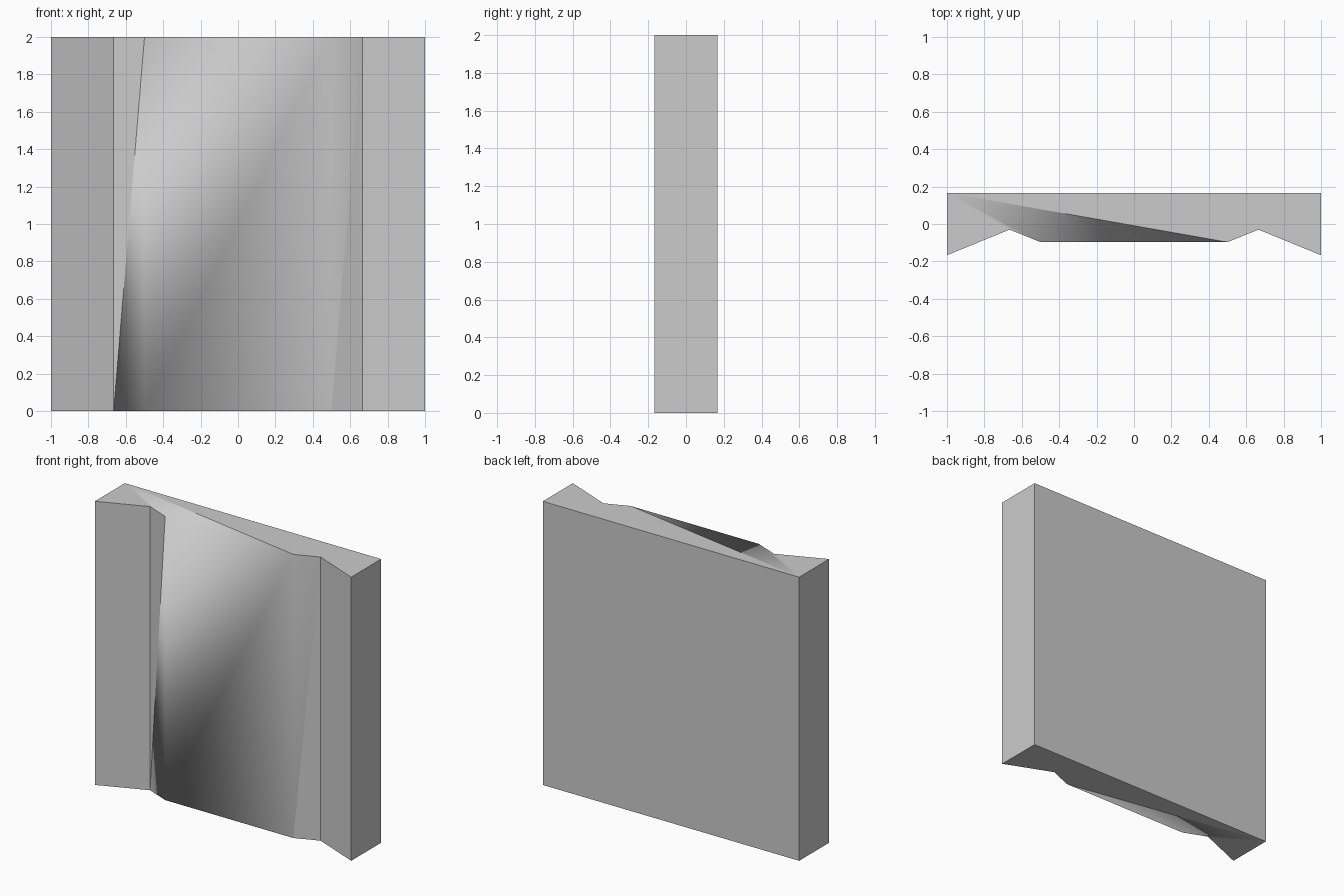
import bpy, bmesh

if "Cube" in bpy.data.objects:
    bpy.data.objects.remove(bpy.data.objects["Cube"])

# Plan profile, counter-clockwise from the back left corner
profile = [(-1, 0.167), (-1, -0.167), (-0.665, -0.03), (-0.5, -0.097),
           (0.5, -0.097), (0.665, -0.03), (1, -0.167), (1, 0.167)]
HEIGHT = 2.0

bm = bmesh.new()
low = [bm.verts.new((x, y, 0)) for x, y in profile]
top = [bm.verts.new((x, y, HEIGHT)) for x, y in profile]


def face(verts, smooth=False):
    bm.faces.new(verts).smooth = smooth


# Plain vertical walls: left side, two outer flutes, right side, back
for i in (0, 1, 5, 6, 7):
    j = (i + 1) % 8
    face((low[i], low[j], top[j], top[i]))

# Raised centre panel, split on diagonals, softly shaded across its width
for i, low_smooth, top_smooth in ((2, True, False), (3, True, True), (4, False, True)):
    face((low[i], low[i + 1], top[i + 1]), low_smooth)
    face((low[i], top[i + 1], top[i]), top_smooth)

# End caps: the pieces adjoining the panel share its soft shading
for ring, flip in ((top, False), (low, True)):
    for ids, smooth in (((0, 1, 2), False), ((0, 2, 3), True),
                        ((0, 3, 4), True), ((0, 4, 5, 6, 7), False)):
        verts = [ring[i] for i in ids]
        face(verts[::-1] if flip else verts, smooth)

mesh = bpy.data.meshes.new("fluted_wall_panel")
bm.to_mesh(mesh)
bm.free()
panel = bpy.data.objects.new("fluted_wall_panel", mesh)
bpy.context.collection.objects.link(panel)
